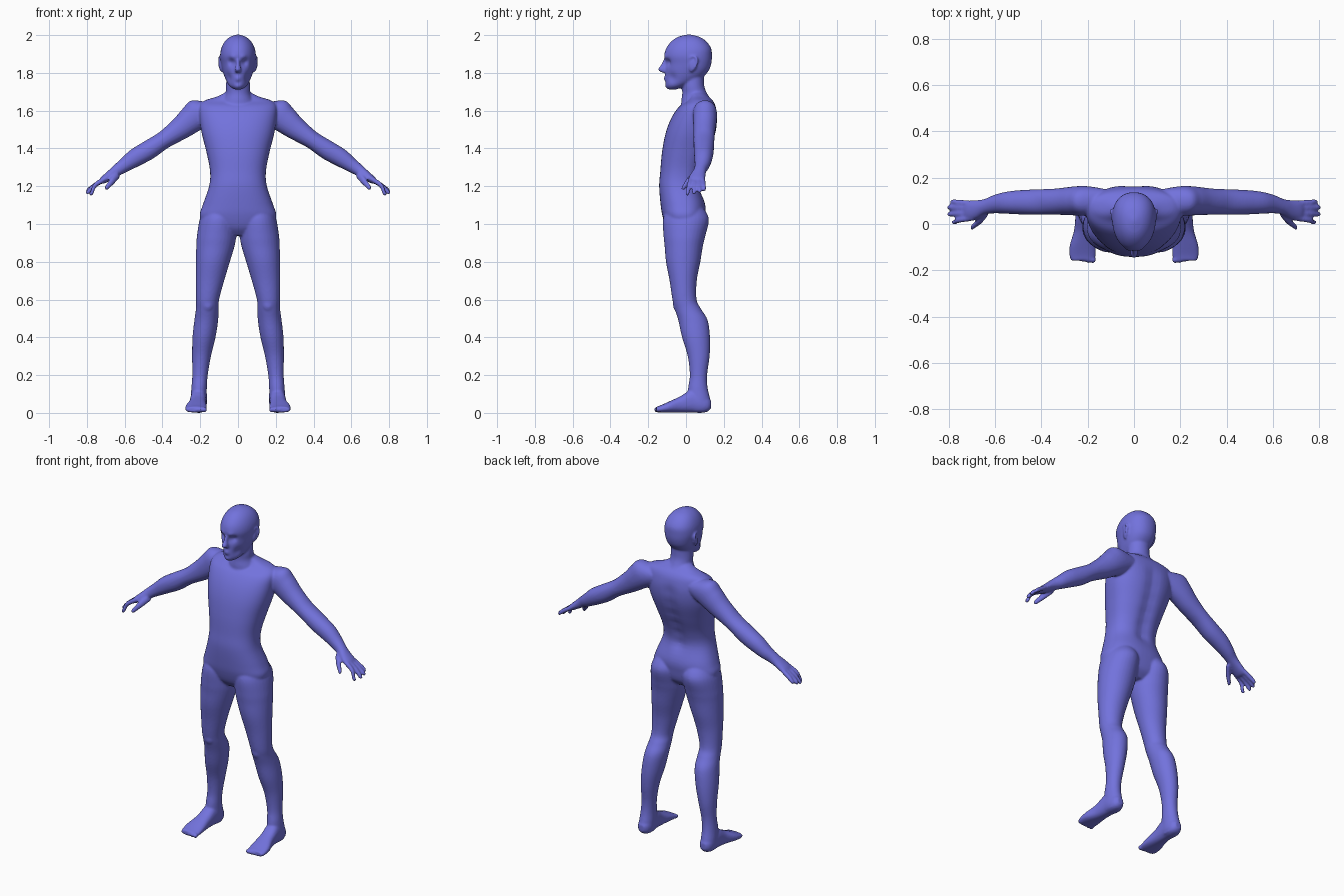
import bpy, bmesh
from math import sin, cos, pi, exp, copysign
from mathutils import Vector, Matrix

bm = bmesh.new()
X, Y, Z = Vector((1, 0, 0)), Vector((0, 1, 0)), Vector((0, 0, 1))


def spline(rows, steps):
    """Catmull-Rom blend of (x, y, z, ru, rv) sections."""
    rows = [Vector(r) for r in rows]
    ext = [rows[0]] + rows + [rows[-1]]
    out = []
    for a, b, c, d in zip(ext, ext[1:], ext[2:], ext[3:]):
        for k in range(steps):
            t = k / steps
            out.append(0.5 * (2 * b + (c - a) * t + (2 * a - 5 * b + 4 * c - d) * t * t
                              + (3 * b - a - 3 * c + d) * t ** 3))
    return out + [rows[-1]]


def tube(rows, u=X, v=Y, mirror=False, power=2.0, egg=0.0, n=32, steps=5, dents=()):
    """Loft superellipse sections; dents are (x, y, z, radius, dx, dy, dz)."""
    for s in ((1, -1) if mirror else (1,)):
        rings = []
        for r in spline(rows, steps):
            ring = []
            for i in range(n):
                a = 2 * pi * i / n
                cu = copysign(abs(cos(a)) ** (2 / power), cos(a))
                cv = copysign(abs(sin(a)) ** (2 / power), sin(a))
                p = (Vector(r[:3]) + u * (max(r[3], .002) * cu * (1 + egg * sin(a)))
                     + v * (max(r[4], .002) * cv))
                for dx, dy, dz, rad, ox, oy, oz in dents:
                    w = exp(-((p - Vector((dx, dy, dz))).length / rad) ** 2)
                    p = p + Vector((ox, oy, oz)) * w
                ring.append(bm.verts.new((p.x * s, p.y, p.z)))
            rings.append(ring)
        for q, r in zip(rings, rings[1:]):
            for i in range(n):
                j = (i + 1) % n
                bm.faces.new((q[i], q[j], r[j], r[i]))
        bm.faces.new(rings[0][::-1])
        bm.faces.new(rings[-1])


def blob(center, size, tilt=0.0):
    """Mirrored pair of ellipsoids."""
    for s in (1, -1):
        m = (Matrix.Translation((center[0] * s, center[1], center[2]))
             @ Matrix.Rotation(tilt, 4, 'X') @ Matrix.Diagonal((*size, 1)))
        bmesh.ops.create_uvsphere(bm, u_segments=20, v_segments=12, radius=1, matrix=m)


# torso, with a groove along the spine
spine = [(0, .15 - .25 * abs(z - 1.52), z, .04, 0, -.014, 0) for z in (1.2, 1.27, 1.34, 1.41, 1.48, 1.55)]
tube([(0, -.01, .94, .08, .06), (0, -.008, .98, .17, .095), (0, -.012, 1.04, .203, .112),
      (0, -.016, 1.10, .187, .118), (0, -.034, 1.20, .153, .108), (0, -.024, 1.28, .148, .112),
      (0, .0, 1.38, .167, .127), (0, .026, 1.48, .192, .134), (0, .045, 1.56, .204, .123),
      (0, .06, 1.62, .205, .098), (0, .075, 1.652, .18, .068), (0, .07, 1.675, .11, .05),
      (0, .055, 1.70, .06, .04)], power=2.35, n=56, dents=spine)

# neck
tube([(0, .055, 1.58, .12, .08), (0, .055, 1.65, .085, .08), (0, .046, 1.69, .066, .066),
      (0, .038, 1.73, .064, .059), (0, .04, 1.79, .06, .055)])

# head, with eye sockets, brow, cheeks, lips and chin
face = []
for s in (1, -1):
    face += [(.036 * s, -.10, 1.856, .019, 0, .018, 0),
             (.032 * s, -.112, 1.882, .016, 0, -.007, 0),
             (.052 * s, -.075, 1.775, .025, -.008 * s, .004, 0)]
face += [(0, -.112, 1.768, .016, 0, -.010, 0), (0, -.11, 1.748, .012, 0, .006, 0),
         (0, -.105, 1.728, .018, 0, -.006, 0)]
tube([(0, -.072, 1.712, .018, .02), (0, -.054, 1.732, .046, .052), (0, -.015, 1.77, .067, .094),
      (0, .005, 1.81, .081, .114), (0, .013, 1.85, .089, .121), (0, .011, 1.89, .094, .126),
      (0, .014, 1.93, .088, .119), (0, .015, 1.966, .070, .093), (0, .015, 1.990, .043, .058),
      (0, .015, 2.003, .008, .01)], power=2.15, egg=.1, n=72, steps=7, dents=face)

# nose
tube([(0, -.108, 1.872, .008, .010), (0, -.117, 1.842, .011, .016), (0, -.124, 1.818, .017, .025),
      (0, -.116, 1.802, .014, .014)], n=20)

# ears: lobe plate and outer rim
blob((.086, .035, 1.845), (.013, .020, .040), -.2)
tube([(.086, .02, 1.865, .008, .006), (.094, .028, 1.885, .008, .006), (.098, .048, 1.887, .008, .007),
      (.099, .058, 1.865, .008, .007), (.095, .048, 1.83, .008, .007), (.086, .028, 1.805, .008, .007)],
     mirror=True, n=12)

# legs
tube([(.095, -.005, 1.10, .07, .085), (.104, 0, 1.03, .097, .121), (.113, -.008, .94, .104, .111),
      (.120, -.012, .88, .101, .101), (.133, -.015, .80, .090, .091), (.148, -.015, .70, .075, .072),
      (.161, -.008, .60, .061, .064), (.163, .01, .55, .060, .070), (.168, .037, .49, .063, .078),
      (.180, .053, .40, .061, .074), (.193, .067, .30, .050, .058), (.201, .066, .20, .041, .046),
      (.206, .063, .13, .041, .052), (.208, .07, .06, .043, .060), (.208, .07, .012, .036, .052)],
     mirror=True)

# kneecaps
blob((.160, -.045, .575), (.032, .024, .04))

# feet
tube([(.208, .133, .045, .018, .02), (.208, .115, .045, .034, .038), (.208, .08, .05, .043, .05),
      (.210, .03, .062, .043, .06), (.214, -.03, .045, .045, .043), (.221, -.09, .031, .056, .029),
      (.222, -.135, .021, .057, .019), (.222, -.158, .018, .050, .015)],
     X, Z, mirror=True, power=2.4)

# toes
for i in range(5):
    blob((.178 + .021 * i, -.155 + .005 * max(i - 1, 0), .017), (.015 if i == 0 else .011, .014, .014))

# arms, from inside the shoulder to the palm
across = Vector((.56, 0, .83))
tube([(.12, .10, 1.60, .05, .05), (.20, .10, 1.588, .063, .080), (.25, .10, 1.552, .063, .073),
      (.30, .098, 1.510, .059, .062), (.35, .096, 1.474, .056, .053), (.40, .095, 1.440, .055, .047),
      (.476, .094, 1.390, .053, .051), (.545, .092, 1.350, .048, .048), (.60, .086, 1.312, .040, .038),
      (.640, .075, 1.285, .034, .031), (.675, .063, 1.260, .040, .025), (.71, .058, 1.235, .044, .020),
      (.725, .058, 1.224, .040, .015)], Y, across, mirror=True, power=2.1)

# fingers: base y, then tip x, y, z
for y0, x1, y1, z1 in ((.089, .790, .096, 1.178), (.068, .803, .072, 1.168),
                       (.047, .803, .042, 1.160), (.026, .785, .008, 1.155)):
    mid = (.755, y0 * .5 + y1 * .5, 1.207)
    tube([(.69, y0, 1.248, .012, .013), (*mid, .0125, .013), (x1 - .012, y1, z1 + .012, .0115, .012),
          (x1, y1, z1, .007, .008)], Y, across, mirror=True, n=14)

# thumbs
tube([(.635, .055, 1.265, .020, .020), (.660, .022, 1.235, .019, .019), (.682, .0, 1.208, .014, .015),
      (.698, -.014, 1.190, .011, .012), (.703, -.018, 1.184, .006, .007)], Y, across, mirror=True, n=16)

# one continuous skin over all the parts
bmesh.ops.recalc_face_normals(bm, faces=bm.faces)
mesh = bpy.data.meshes.new("body")
bm.to_mesh(mesh)
bm.free()
body = bpy.data.objects.new("body", mesh)
bpy.context.collection.objects.link(body)
mat = bpy.data.materials.new("skin_blue")
mat.diffuse_color = (.17, .17, .72, 1)
mesh.materials.append(mat)
remesh = body.modifiers.new("skin", 'REMESH')
remesh.mode = 'VOXEL'
remesh.voxel_size = .006
remesh.use_smooth_shade = True
soft = body.modifiers.new("soften", 'SMOOTH')
soft.factor = .5
soft.iterations = 6
